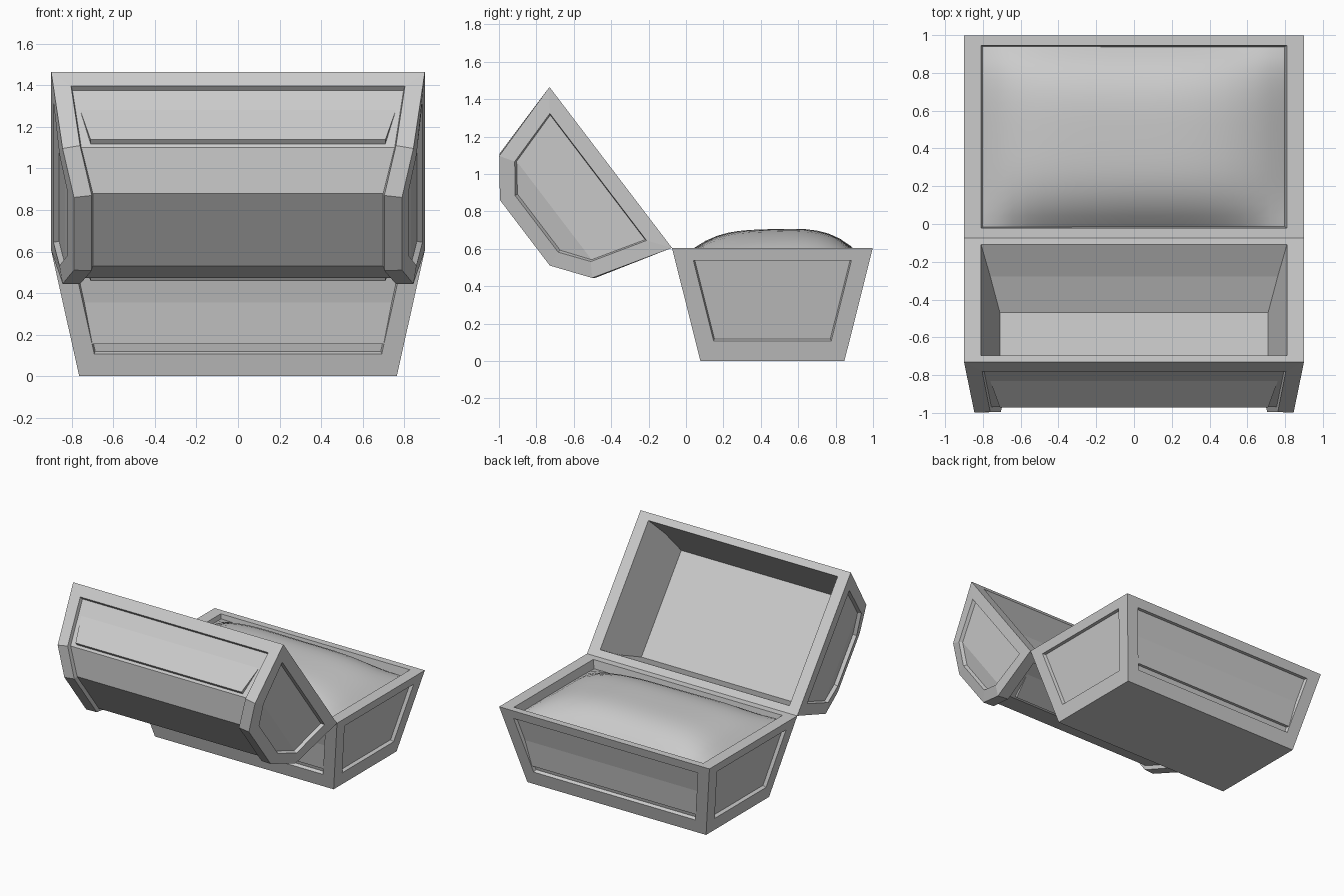
import bpy, bmesh
from mathutils import Vector

if "Cube" in bpy.data.objects:
    bpy.data.objects.remove(bpy.data.objects["Cube"])

SIGNS = [(-1, -1), (1, -1), (1, 1), (-1, 1)]


def finish(name, bm):
    me = bpy.data.meshes.new(name)
    bm.to_mesh(me)
    bm.free()
    ob = bpy.data.objects.new(name, me)
    bpy.context.collection.objects.link(ob)
    return ob


def hollow_box(name, centre, y_dir, out_dir, levels, cavity, wrap, border, depth, shift=0.0):
    """Tapered hollow shell. levels/cavity: (half x, half y, distance from rim)."""
    bm = bmesh.new()
    c, yd, od = Vector(centre), Vector(y_dir).normalized(), Vector(out_dir).normalized()

    def ring(hx, hy, t):
        return [bm.verts.new(c + Vector((sx * hx, 0, 0)) + yd * sy * hy + od * t) for sx, sy in SIGNS]

    def bridge(a, b):
        return [bm.faces.new((a[i], a[(i + 1) % 4], b[(i + 1) % 4], b[i])) for i in range(4)]

    # outer walls, grouped per side, and the outer cap
    outer = [ring(*l) for l in levels]
    walls = [[], [], [], []]
    for a, b in zip(outer, outer[1:]):
        for group, f in zip(walls, bridge(a, b)):
            group.append(f)
    cap = bm.faces.new(outer[-1])
    # rim and cavity
    inner = [ring(*l) for l in cavity]
    bridge(outer[0], inner[0])
    bridge(inner[0], inner[1])
    bm.faces.new(inner[1])
    bmesh.ops.recalc_face_normals(bm, faces=bm.faces[:])
    # recessed panels
    groups = walls
    if wrap:
        groups = [walls[1], walls[3], walls[0] + [cap] + walls[2]]
    for g in groups:
        bmesh.ops.inset_region(bm, faces=g, thickness=border, depth=0, use_even_offset=True)
        if shift:
            n = g[0].normal
            up = (-od - n * n.dot(-od)).normalized()
            for v in g[0].verts:
                v.co += up * shift
        bmesh.ops.inset_region(bm, faces=g, thickness=0.006, depth=-depth, use_even_offset=True)
    return finish(name, bm)


# chest base
hollow_box("chest_base", (0, 0.462, 0.605), (0, 1, 0), (0, 0, -1),
           [(0.9, 0.537, 0), (0.765, 0.385, 0.605)],
           [(0.81, 0.484, 0), (0.71, 0.42, 0.45)],
           False, 0.09, 0.025, 0.02)

# open lid, tipped back on the hinge edge
hinge, tip = Vector((0, -0.075, 0.605)), Vector((0, -0.73, 1.465))
d = (tip - hinge).normalized()
half = (tip - hinge).length / 2
hollow_box("chest_lid", (hinge + tip) / 2, d, (0, -d.z, d.y),
           [(0.9, half, 0), (0.845, 0.41, 0.437), (0.79, 0.22, 0.577)],
           [(0.81, half * 0.9, 0), (0.71, half * 0.79, 0.39)],
           True, 0.085, 0.027)

# heaped contents: a soft mound, fuller on the left
bm = bmesh.new()
bmesh.ops.create_grid(bm, x_segments=20, y_segments=16, size=1)
for v in bm.verts:
    u, w = v.co.x, v.co.y
    px = 3.5 if u > 0 else 5
    edge = 0.54 + 0.03 * max(-u, 0)
    rise = (1 - abs(u) ** px) * (1 - abs(w) ** 3.5)
    v.co = (u * 0.803, 0.464 + w * 0.479, edge + (0.71 - edge + 0.012 * (w - 0.4)) * rise)
for f in bm.faces:
    f.smooth = True
finish("contents_mound", bm)
